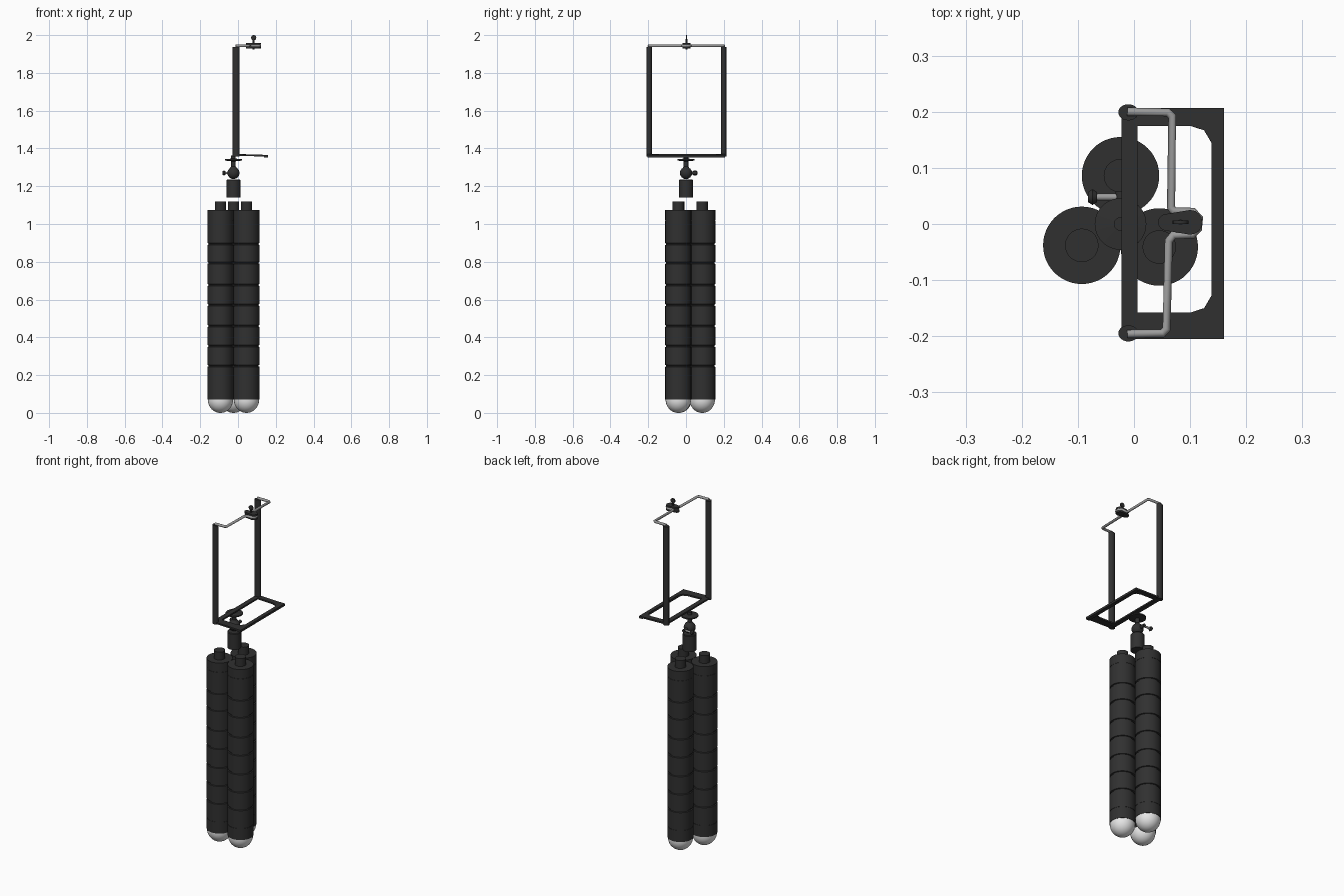
import bpy, bmesh, math
from mathutils import Vector

cube = bpy.data.objects.get("Cube")
if cube:
    bpy.data.objects.remove(cube, do_unlink=True)


def material(name, value, rough=0.6):
    m = bpy.data.materials.new(name)
    m.use_nodes = True
    m.diffuse_color = (value, value, value, 1)
    bsdf = m.node_tree.nodes["Principled BSDF"]
    bsdf.inputs["Base Color"].default_value = (value, value, value, 1)
    bsdf.inputs["Roughness"].default_value = rough
    return m


BLACK = material("black", 0.03)
GREY = material("metal grey", 0.33)
WHITE = material("white foot", 0.8)


def finish(bm, name, mat, smooth=True):
    bmesh.ops.recalc_face_normals(bm, faces=bm.faces)
    mesh = bpy.data.meshes.new(name)
    bm.to_mesh(mesh)
    bm.free()
    ob = bpy.data.objects.new(name, mesh)
    bpy.context.collection.objects.link(ob)
    mesh.materials.append(mat)
    if smooth:
        bpy.ops.object.select_all(action='DESELECT')
        ob.select_set(True)
        bpy.context.view_layer.objects.active = ob
        bpy.ops.object.shade_smooth_by_angle(angle=math.radians(35))
    return ob


def lathe(name, profile, mat, centre, axis=(0, 0, 1), steps=40, squash=1):
    """Spin (radius, height) points round an axis through the centre."""
    bm = bmesh.new()
    verts = [bm.verts.new((r, 0, h)) for r, h in profile]
    edges = [bm.edges.new(pair) for pair in zip(verts, verts[1:])]
    bmesh.ops.spin(bm, geom=verts + edges, cent=(0, 0, 0), axis=(0, 0, 1),
                   angle=math.tau, steps=steps)
    bmesh.ops.remove_doubles(bm, verts=bm.verts, dist=1e-5)
    turn = Vector((0, 0, 1)).rotation_difference(Vector(axis))
    for v in bm.verts:
        v.co.y *= squash
        v.co = turn @ v.co + Vector(centre)
    return finish(bm, name, mat)


def rod(name, start, end, radius, mat):
    a, b = Vector(start), Vector(end)
    length = (b - a).length
    return lathe(name, [(0, 0), (radius, 0), (radius, length), (0, length)],
                 mat, a, (b - a).normalized(), 20)


def ball(name, centre, radius, mat):
    arc = [(radius * math.sin(t * math.pi / 12), -radius * math.cos(t * math.pi / 12))
           for t in range(13)]
    return lathe(name, arc, mat, centre, steps=24)


def slab(name, outline, z0, z1, mat):
    """Extrude a flat outline upward."""
    bm = bmesh.new()
    face = bm.faces.new([bm.verts.new((x, y, z0)) for x, y in outline])
    top = bmesh.ops.extrude_face_region(bm, geom=[face])["geom"]
    for v in top:
        if isinstance(v, bmesh.types.BMVert):
            v.co.z = z1
    return finish(bm, name, mat)


# Legs: grooved padded tubes with a stub on top and a domed foot
R, TOP = 0.069, 1.074
GROOVES = (0.14, 0.249, 0.354, 0.46, 0.571, 0.677, 0.794, 0.894, 1.02)
for label, x, y in (("back", -0.024, 0.086), ("right", -0.093, -0.038),
                    ("left", 0.045, -0.041)):
    profile = [(0, 0.072), (R, 0.072)]
    for g in GROOVES:
        shallow = g in (GROOVES[0], GROOVES[-1])
        depth, half = (0.001, 0.001) if shallow else (0.005, 0.005)
        profile += [(R, g - half), (R - depth, g - half * 0.6),
                    (R - depth, g + half * 0.6), (R, g + half)]
    profile += [(R, TOP), (0, TOP)]
    lathe(label + "_leg", profile, BLACK, (x, y, 0), steps=48)
    rod(label + "_leg_stub", (x, y, TOP - 0.01), (x, y, 1.12), 0.03, BLACK)
    dome = [(0.067 * math.sin(t * math.pi / 20), 0.07 - 0.07 * math.cos(t * math.pi / 20))
            for t in range(11)]
    lathe(label + "_foot", dome + [(0.067, 0.078), (0, 0.078)], WHITE, (x, y, 0), steps=48)

# Ball head
HX = -0.024
lathe("head_base", [(0, 1.14), (0.037, 1.14), (0.037, 1.232), (0.034, 1.236), (0, 1.236)],
      BLACK, (HX, 0, 0))
ball("head_ball", (HX, 0, 1.27), 0.032, BLACK)
lathe("head_neck", [(0, 1.285), (0.022, 1.292), (0.012, 1.304), (0.012, 1.332),
                    (0.046, 1.336), (0.046, 1.343), (0.012, 1.346),
                    (0.012, 1.362), (0, 1.362)], BLACK, (HX, 0, 0))
rod("lock_arm", (HX, 0.02, 1.27), (HX, 0.058, 1.27), 0.009, BLACK)
rod("lock_shaft", (HX - 0.005, 0.048, 1.27), (-0.066, 0.048, 1.27), 0.006, GREY)
lathe("lock_knob", [(0, -0.008), (0.009, -0.008), (0.014, 0), (0.009, 0.008), (0, 0.008)],
      BLACK, (-0.074, 0.048, 1.27), (1, 0, 0), 20)

# Base plate: frame with an open middle and chamfered inner corners
outer = [(-0.022, -0.205), (0.16, -0.205), (0.16, 0.207), (-0.022, 0.207)]
inner = [(0.006, -0.158), (0.1, -0.158), (0.125, -0.15), (0.138, -0.128),
         (0.138, 0.145), (0.125, 0.167), (0.1, 0.175), (0.006, 0.175)]
bm = bmesh.new()
loops = []
for pts in (outer, inner):
    vs = [bm.verts.new((x, y, 1.366 - 0.03 * max(x, 0))) for x, y in pts]
    loops += [bm.edges.new((vs[i], vs[i - 1])) for i in range(len(vs))]
bmesh.ops.triangle_fill(bm, edges=loops, use_beauty=True)
plate = finish(bm, "base_plate", BLACK, smooth=False)
thick = plate.modifiers.new("thickness", 'SOLIDIFY')
thick.thickness = 0.009
thick.offset = 0
slab("plate_lip", [(0.138, -0.205), (0.16, -0.205), (0.16, 0.207), (0.138, 0.207)],
     1.353, 1.366, BLACK)

# Side posts, slightly flattened
for label, y in (("back", 0.199), ("front", -0.195)):
    lathe(label + "_post", [(0, 1.358), (0.018, 1.358), (0.018, 1.938), (0, 1.938)],
          BLACK, (-0.01, y, 0), steps=24, squash=0.8)

# Bent top bar, a round tube along a path
curve = bpy.data.curves.new("top_bar", 'CURVE')
curve.dimensions = '3D'
curve.bevel_depth = 0.0075
curve.bevel_resolution = 3
curve.use_fill_caps = True
path = [(-0.012, 0.2), (0.06, 0.199), (0.068, 0.192), (0.066, 0.03), (0.07, 0.023),
        (0.105, 0.022), (0.116, 0.01), (0.114, -0.008), (0.104, -0.019), (0.07, -0.02),
        (0.062, -0.03), (0.058, -0.187), (0.051, -0.195), (-0.012, -0.196)]
spline = curve.splines.new('POLY')
spline.points.add(len(path) - 1)
for p, (x, y) in zip(spline.points, path):
    p.co = (x, y, 1.943, 1)
bar = bpy.data.objects.new("top_bar", curve)
bpy.context.collection.objects.link(bar)
curve.materials.append(GREY)

# Clamp: two plates with rounded ends, a screw and a flat thumb knob
CY = 0.003
pill = []
for cx, r, start in ((0.1, 0.022, -90), (0.058, 0.015, 90)):
    for i in range(9):
        a = math.radians(start + i * 22.5)
        pill.append((cx + r * math.cos(a), CY + r * math.sin(a)))
slab("clamp_upper", pill, 1.949, 1.959, BLACK)
slab("clamp_lower", pill, 1.928, 1.938, BLACK)
rod("clamp_screw", (0.083, CY, 1.925), (0.083, CY, 1.98), 0.005, BLACK)
rod("thumb_knob", (0.083, CY - 0.003, 1.986), (0.083, CY + 0.003, 1.986), 0.014, BLACK)
